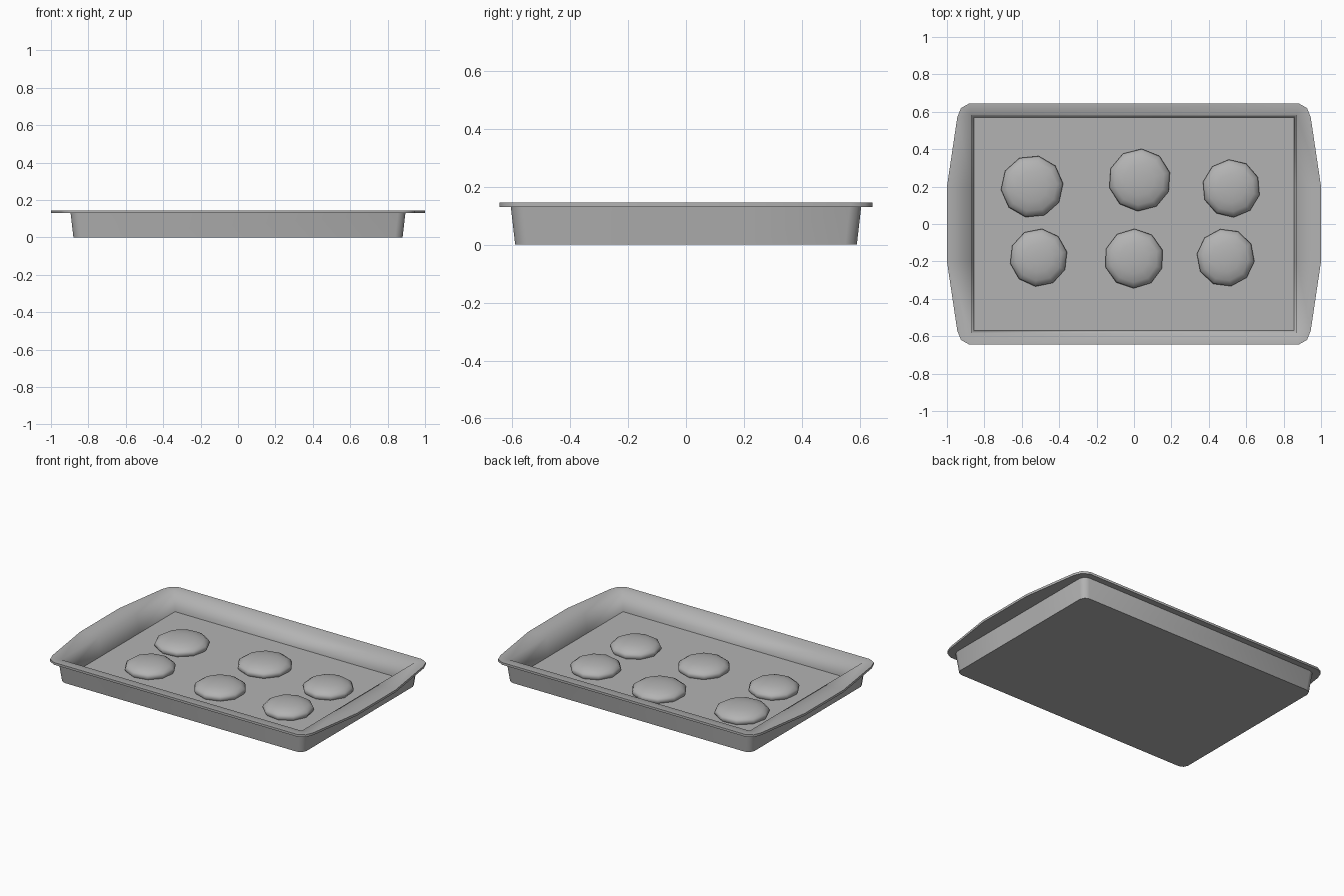
import bpy, bmesh, math

cube = bpy.data.objects.get("Cube")
if cube:
    bpy.data.objects.remove(cube)

grey = bpy.data.materials.new("plain grey")
grey.use_nodes = True
colour = (0.45, 0.45, 0.45, 1)
grey.diffuse_color = colour
grey.node_tree.nodes["Principled BSDF"].inputs["Base Color"].default_value = colour


def make_object(name, bm):
    bmesh.ops.remove_doubles(bm, verts=bm.verts, dist=0.0005)
    bmesh.ops.recalc_face_normals(bm, faces=bm.faces)
    for face in bm.faces:
        face.smooth = True
    mesh = bpy.data.meshes.new(name)
    bm.to_mesh(mesh)
    bm.free()
    mesh.materials.append(grey)
    obj = bpy.data.objects.new(name, mesh)
    bpy.context.collection.objects.link(obj)
    return obj


def skin(bm, rings):
    """Join a stack of equal rings and close both ends."""
    loops = [[bm.verts.new(p) for p in ring] for ring in rings]
    count = len(loops[0])
    for low, high in zip(loops, loops[1:]):
        for i in range(count):
            j = (i + 1) % count
            bm.faces.new((low[i], low[j], high[j], high[i]))
    bm.faces.new(loops[0])
    bm.faces.new(loops[-1])
    return loops


def mirrored(quarter, z):
    """Complete a quarter outline, counter-clockwise from the left side."""
    half = quarter + [(-x, y) for x, y in reversed(quarter)]
    return [(x, y, z) for x, y in half + [(-x, -y) for x, y in half]]


def box_ring(x, y, r, z):
    c = r * 0.3
    return mirrored([(x, 0.2), (x, y - r), (x - c, y - c), (x - r, y)], z)


# Tray: outer wall, flared rim with end handles, inner wall and floor
rim = [(1.0, 0.2), (0.945, 0.57), (0.925, 0.62), (0.88, 0.645)]
tray = bmesh.new()
rings = skin(tray, [
    box_ring(0.88, 0.59, 0.04, 0),
    box_ring(0.895, 0.605, 0.04, 0.13),
    mirrored(rim, 0.13),
    mirrored(rim, 0.145),
    box_ring(0.87, 0.585, 0, 0.143),
    box_ring(0.855, 0.57, 0, 0.02),
])
# Keep every fold sharp except where the rim rolls into the inner wall
for k in (0, 1, 2, 3, 5):
    ring = set(rings[k])
    for edge in {e for v in ring for e in v.link_edges}:
        if all(v in ring for v in edge.verts):
            edge.smooth = False
make_object("baking_tray", tray)

# Biscuits: ten-sided domes (x, y, radius, turn)
biscuits = [
    (-0.545, 0.2, 0.167, 0.1), (0.03, 0.235, 0.167, 0.25), (0.52, 0.19, 0.155, 0.4),
    (-0.51, -0.18, 0.155, 0.2), (0, -0.185, 0.159, 0.3), (0.49, -0.18, 0.155, 0.5),
]
profile = [(0.93, 0.018), (1, 0.036), (0.95, 0.052), (0.8, 0.068), (0.5, 0.08), (0.2, 0.085)]
SIDES = 10
for n, (cx, cy, radius, turn) in enumerate(biscuits, 1):
    bm = bmesh.new()
    angles = [turn + i * math.tau / SIDES for i in range(SIDES)]
    skin(bm, [[(cx + radius * r * math.cos(a), cy + radius * r * math.sin(a), z)
               for a in angles] for r, z in profile])
    for edge in bm.edges:
        if all(v.co.z < 0.02 for v in edge.verts):
            edge.smooth = False
    make_object(f"biscuit_{n}", bm)
